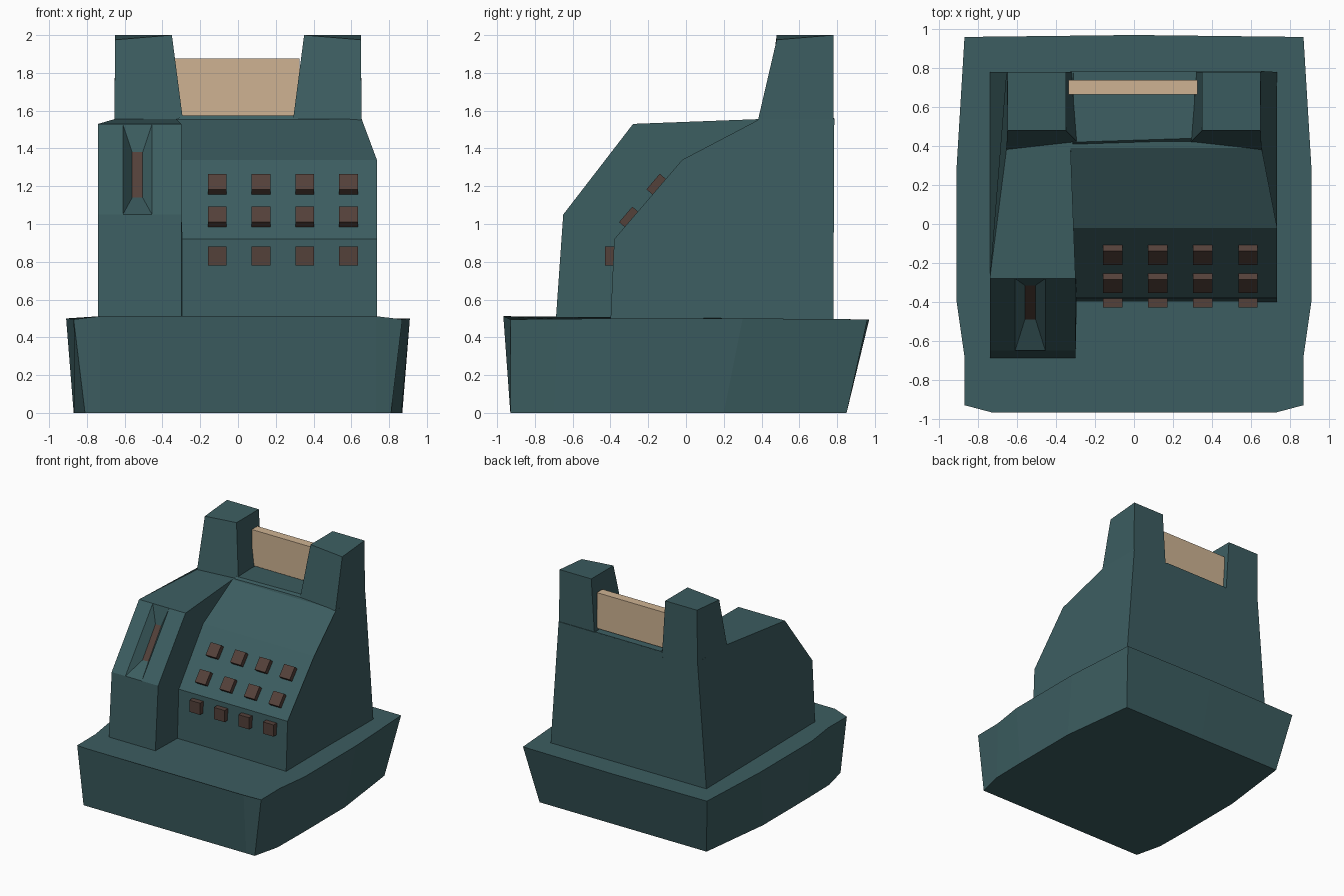
import bpy, bmesh, math
from mathutils import Vector

if "Cube" in bpy.data.objects:
    bpy.data.objects.remove(bpy.data.objects["Cube"])


def material(name, rgb):
    m = bpy.data.materials.new(name)
    m.diffuse_color = (*rgb, 1)
    m.use_nodes = True
    m.node_tree.nodes["Principled BSDF"].inputs["Base Color"].default_value = m.diffuse_color
    return m


TEAL = material("teal_enamel", (0.045, 0.110, 0.118))
BROWN = material("brown", (0.088, 0.052, 0.042))
TAN = material("tan_card", (0.62, 0.45, 0.29))


def finish(name, bm, *mats):
    bmesh.ops.recalc_face_normals(bm, faces=bm.faces)
    me = bpy.data.meshes.new(name)
    bm.to_mesh(me)
    bm.free()
    for m in mats:
        me.materials.append(m)
    ob = bpy.data.objects.new(name, me)
    bpy.context.collection.objects.link(ob)
    return ob


def loft(a, b):
    """Closed solid between two loops with the same number of points."""
    bm = bmesh.new()
    va = [bm.verts.new(p) for p in a]
    vb = [bm.verts.new(p) for p in b]
    n = len(va)
    bm.faces.new(va[::-1])
    bm.faces.new(vb)
    for i in range(n):
        j = (i + 1) % n
        bm.faces.new((va[i], va[j], vb[j], vb[i]))
    return bm


def box(name, center, size, mat, tilt=0.0):
    bm = bmesh.new()
    bmesh.ops.create_cube(bm, size=1)
    bmesh.ops.scale(bm, vec=size, verts=bm.verts)
    ob = finish(name, bm, mat)
    ob.location = center
    ob.rotation_euler.x = tilt
    return ob


def mirrored(half):
    """Complete a right-hand outline (front to back) with its mirror image."""
    return half + [(-x, y, z) for x, y, z in reversed(half) if x > 0]


# base: flared drawer block with slightly bulging sides
bottom = mirrored([(.73, -.93, 0), (.81, -.93, 0), (.865, -.70, 0), (.87, -.40, 0),
                   (.87, .20, 0), (.79, .85, 0), (0, .85, 0)])
top = mirrored([(.73, -.967, .512), (.87, -.93, .495), (.87, -.68, .497), (.91, -.40, .50),
                (.91, .30, .50), (.87, .96, .495), (0, .97, .495)])
finish("base", loft(bottom, top), TEAL)

# keypad housing: stepped profile, right wall leaning in at the top
profile = [(-.40, .48), (-.38, .92), (-.02, 1.34), (.39, 1.555), (.785, 1.555), (.78, .48)]
right = [.735, .735, .735, .655, .655, .735]
finish("keypad_housing", loft([(-.325, y, z) for y, z in profile],
                              [(x, y, z) for x, (y, z) in zip(right, profile)]), TEAL)

# side tower with a tapered slot in its sloping face
profile = [(-.69, .48), (-.65, 1.05), (-.28, 1.53), (.38, 1.555), (.78, 1.555), (.78, .48)]
left = [-.74, -.74, -.74, -.655, -.655, -.74]
inner = [-.30, -.30, -.30, -.325, -.325, -.27]
bm = loft([(x, y, z) for x, (y, z) in zip(left, profile)],
          [(x, y, z) for x, (y, z) in zip(inner, profile)])


def slope_faces():
    return [f for f in bm.faces if len(f.verts) == 4
            and (f.calc_center_median().yz - Vector((-.465, 1.29))).length < .01]


for cut_x in (-.61, -.455):
    fs = slope_faces()
    geom = fs + list({e for f in fs for e in f.edges}) + list({v for f in fs for v in f.verts})
    bmesh.ops.bisect_plane(bm, geom=geom, plane_co=(cut_x, 0, 0), plane_no=(1, 0, 0))
slot = min(slope_faces(), key=lambda f: abs(f.calc_center_median().x + .5325))
bmesh.ops.inset_individual(bm, faces=[slot], thickness=.02)
for v in slot.verts:
    x = -.56 if v.co.x < -.5325 else -.505
    v.co = (x, -.315, 1.38) if v.co.z > 1.29 else (x, -.49, 1.14)
slot.material_index = 1
finish("side_tower", bm, TEAL, BROWN)

# raised sill between the posts
finish("display_sill", loft(
    [(-.33, .38, 1.50), (.33, .38, 1.50), (.33, .78, 1.50), (-.33, .78, 1.50)],
    [(-.31, .42, 1.575), (.31, .44, 1.575), (.31, .785, 1.56), (-.31, .785, 1.56)]), TEAL)

# two posts holding the display
for s, side in ((-1, "left"), (1, "right")):
    low = [(s * .29, .42, 1.54), (s * .655, .38, 1.545), (s * .655, .78, 1.54), (s * .32, .78, 1.54)]
    high = [(s * .35, .48, 2.0), (s * .65, .48, 1.975), (s * .65, .78, 2.0), (s * .35, .78, 2.0)]
    finish(side + "_post", loft(low, high), TEAL)

# price display card
box("display_card", (-.005, .7025, 1.7225), (.66, .075, .305), TAN)

# keys: one upright row and two on the slope
slope = math.atan2(.42, .36)
rows = [(-.405, .83, math.pi / 2), (-.302, 1.036, slope), (-.157, 1.21, slope)]
for r, (y, z, tilt) in enumerate(rows):
    for c in range(4):
        length = .10 if r == 0 else .108
        box(f"key_{r}_{c}", (-.11 + .2317 * c, y, z), (.10, length, .045), BROWN, tilt)
